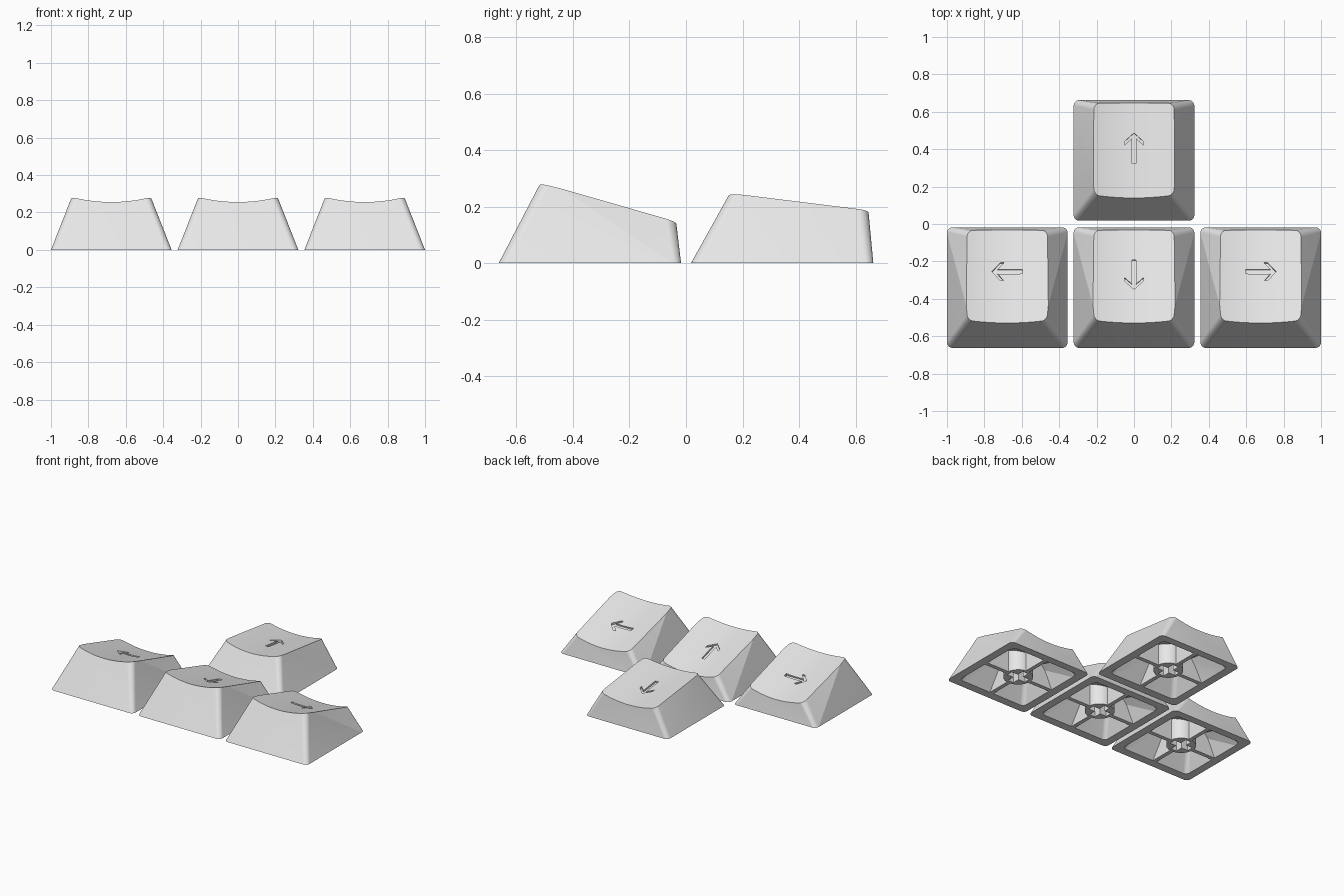
import bpy, bmesh, math
from mathutils import Matrix, Vector

if "Cube" in bpy.data.objects:
    bpy.data.objects.remove(bpy.data.objects["Cube"], do_unlink=True)

HALF = 0.3225      # half width of a key at its base
TOP = 0.215        # half width of the top rim
DIP = 0.03         # depth of the dished top
RADIUS = (TOP ** 2 + DIP ** 2) / (2 * DIP)

grey = bpy.data.materials.new("light_grey_plastic")
grey.use_nodes = True
grey.diffuse_color = (0.8, 0.8, 0.8, 1)
grey.node_tree.nodes["Principled BSDF"].inputs["Base Color"].default_value = (0.8, 0.8, 0.8, 1)


def finish(bm, name):
    bmesh.ops.recalc_face_normals(bm, faces=bm.faces[:])
    mesh = bpy.data.meshes.new(name)
    bm.to_mesh(mesh)
    bm.free()
    obj = bpy.data.objects.new(name, mesh)
    bpy.context.scene.collection.objects.link(obj)
    return obj


def rounded_rect(half_x, y0, y1, r, steps=9):
    """Counter-clockwise outline with rounded corners."""
    pts = []
    corners = [(half_x - r, y1 - r), (r - half_x, y1 - r),
               (r - half_x, y0 + r), (half_x - r, y0 + r)]
    for k, (cx, cy) in enumerate(corners):
        for i in range(steps + 1):
            a = math.pi / 2 * (k + i / steps)
            pts.append((cx + r * math.cos(a), cy + r * math.sin(a)))
    return pts


def loft(name, low, high):
    """Skin two outlines, splitting each side from its front top to its back foot."""
    bm = bmesh.new()
    b = [bm.verts.new(p) for p in low]
    t = [bm.verts.new(p) for p in high]
    n = len(b)
    for i in range(n):
        j = (i + 1) % n
        if b[i].co.y > b[j].co.y:
            tris = [(b[i], b[j], t[j]), (b[i], t[j], t[i])]
        else:
            tris = [(b[i], b[j], t[i]), (b[j], t[j], t[i])]
        for tri in tris:
            bm.faces.new(tri)
    bm.faces.new(b[::-1])
    bm.faces.new(t)
    return finish(bm, name)


def box(name, size, center):
    bm = bmesh.new()
    bmesh.ops.create_cube(bm, size=1, matrix=Matrix.Translation(center) @ Matrix.Diagonal((*size, 1)))
    return finish(bm, name)


def cylinder(name, radius, depth, segments, matrix):
    bm = bmesh.new()
    bmesh.ops.create_cone(bm, cap_ends=True, segments=segments, radius1=radius,
                          radius2=radius, depth=depth, matrix=matrix)
    return finish(bm, name)


def arrow(name, matrix):
    """Prism of an arrow that points along local +y."""
    half = [(0.05, 0.037), (0.05, 0.018), (0.012, 0.052), (0.012, -0.082)]
    outline = [(0, 0.082)] + half + [(-x, y) for x, y in reversed(half)]
    bm = bmesh.new()
    face = bm.faces.new([bm.verts.new((x, y, -0.012)) for x, y in outline])
    ext = bmesh.ops.extrude_face_region(bm, geom=[face])
    bmesh.ops.translate(bm, vec=(0, 0, 0.06),
                        verts=[v for v in ext["geom"] if isinstance(v, bmesh.types.BMVert)])
    bm.transform(matrix)
    return finish(bm, name)


def cut(obj, cutter):
    """Subtract the cutter and discard it."""
    cutter.hide_render = True
    mod = obj.modifiers.new("cut", 'BOOLEAN')
    mod.operation = 'DIFFERENCE'
    mod.solver = 'EXACT'
    mod.object = cutter
    bpy.context.view_layer.objects.active = obj
    bpy.ops.object.modifier_apply(modifier=mod.name)
    bpy.data.objects.remove(cutter, do_unlink=True)


def keycap(name, x, y, front, back, turn, arrow_y):
    """front and back are (y, z) of the top rim; turn is the arrow direction."""
    slope = (back[1] - front[1]) / (back[0] - front[0])
    tilt = math.atan(slope)
    rim = lambda v: front[1] + (v - front[0]) * slope
    rot = Matrix.Rotation(tilt, 4, 'X')

    # Tapered body, slightly overtall so the dish trims it
    low = [Vector((*p, 0)) for p in rounded_rect(HALF, -HALF, HALF, 0.03)]
    high = [Vector((*p, rim(p[1]))) for p in rounded_rect(TOP, front[0], back[0], 0.035)]
    high = [b + (t - b) * 1.05 for b, t in zip(low, high)]
    body = loft(name, low, high)

    # Dished top
    axis = Vector((0, 0, rim(0))) + rot @ Vector((0, 0, RADIUS - DIP))
    cut(body, cylinder("dish_cutter", RADIUS, 2, 160,
                       Matrix.Translation(axis) @ rot @ Matrix.Rotation(math.pi / 2, 4, 'X')))

    # Hollow underside, leaving the ribs and the round stem
    inner = HALF - 0.052
    low = [Vector((*p, -0.01)) for p in rounded_rect(inner, -inner, inner, 0.03)]
    high = [Vector((*p, rim(p[1]) - 0.075))
            for p in rounded_rect(TOP - 0.035, front[0] + 0.045, back[0] - 0.045, 0.03)]
    hollow = loft("hollow_cutter", low, high)
    cut(hollow, box("rib_x", (1, 0.028, 1), (0, 0, 0)))
    cut(hollow, box("rib_y", (0.028, 1, 1), (0, 0, 0)))
    cut(hollow, cylinder("stem", 0.095, 1, 48, Matrix.Identity(4)))
    cut(body, hollow)

    # Cross-shaped socket in the stem
    cut(body, box("socket_x", (0.146, 0.044, 0.24), (0, 0, 0)))
    cut(body, box("socket_y", (0.044, 0.146, 0.24), (0, 0, 0)))

    # Engraved arrow
    spot = Matrix.Translation((0, arrow_y, rim(arrow_y) - DIP))
    cut(body, arrow("arrow_cutter", spot @ rot @ Matrix.Rotation(math.radians(turn), 4, 'Z')))

    body.data.materials.clear()
    body.data.materials.append(grey)
    for poly in body.data.polygons:
        poly.material_index = 0
    body.location = (x, y, 0)
    bpy.ops.object.select_all(action='DESELECT')
    body.select_set(True)
    bpy.context.view_layer.objects.active = body
    bpy.ops.object.shade_smooth_by_angle(angle=math.radians(12))


# Bottom row is steeper than the upper key
STEP = 1 - HALF
steep = ((-0.175, 0.283), (0.305, 0.147))
shallow = ((-0.185, 0.247), (0.305, 0.187))
keycap("left_key", -STEP, -0.34, *steep, 90, 0.085)
keycap("down_key", 0, -0.34, *steep, 180, 0.07)
keycap("right_key", STEP, -0.34, *steep, -90, 0.085)
keycap("up_key", 0, 0.34, *shallow, 0, 0.065)
